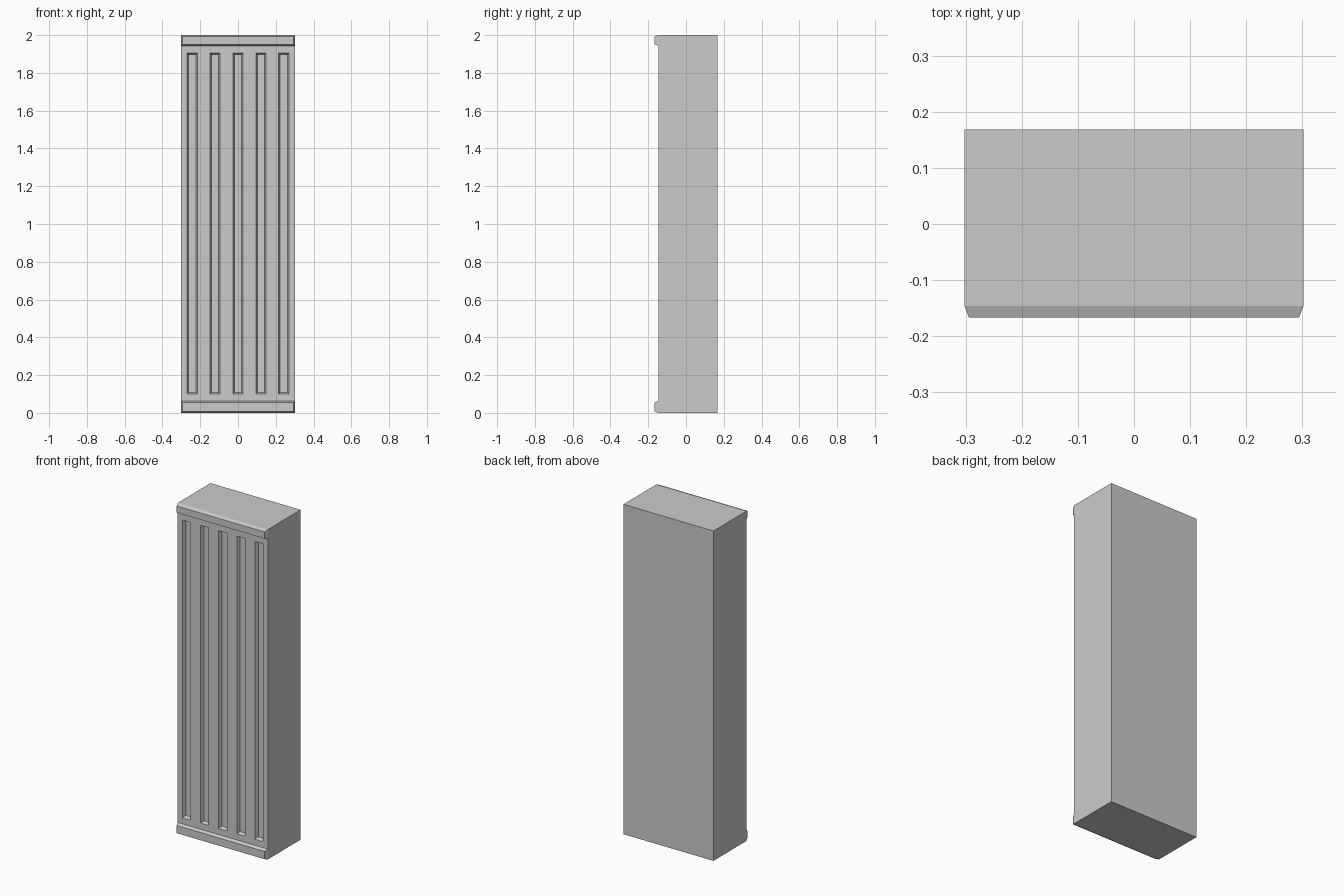
import bpy, bmesh
from mathutils import Vector

if "Cube" in bpy.data.objects:
    bpy.data.objects.remove(bpy.data.objects["Cube"])

HALF_W, FRONT, BACK, HEIGHT = 0.302, -0.146, 0.168, 2.0
TRIM_Z = (0.063, 1.943)        # inner edges of bottom and top trim bands
FLUTE_Z = (0.10, 1.905)        # flute ends
FLUTE_X = [i * 0.1215 for i in range(-2, 3)]
FLUTE_HALF = 0.0275
RELIEF, SLOPE = 0.021, 0.008   # raise/sink depth and sloped-wall width

# Main block
bm = bmesh.new()
bmesh.ops.create_cube(bm, size=1)
bmesh.ops.scale(bm, vec=(2 * HALF_W, BACK - FRONT, HEIGHT), verts=bm.verts)
bmesh.ops.translate(bm, vec=(0, (BACK + FRONT) / 2, HEIGHT / 2), verts=bm.verts)


def front_faces(low=0.0, high=HEIGHT):
    bm.normal_update()
    return [f for f in bm.faces if f.normal.y < -0.99
            and low < f.calc_center_median().z < high]


def cut(faces, point, normal):
    geom = set(faces)
    for f in faces:
        geom.update(f.edges)
        geom.update(f.verts)
    bmesh.ops.bisect_plane(bm, geom=list(geom), dist=1e-5,
                           plane_co=Vector(point), plane_no=Vector(normal))


# Divide the front into trim bands, border and flute panels
for z in TRIM_Z + FLUTE_Z:
    cut(front_faces(), (0, 0, z), (0, 0, 1))
for x in FLUTE_X:
    for side in (-1, 1):
        cut(front_faces(*FLUTE_Z), (x + side * FLUTE_HALF, 0, 0), (1, 0, 0))

# Raised bevelled trim bands
bands = front_faces(0, TRIM_Z[0]) + front_faces(TRIM_Z[1], HEIGHT)
# Sunken flutes with sloped walls
flutes = [f for f in front_faces(*FLUTE_Z)
          if any(abs(f.calc_center_median().x - x) < 0.01 for x in FLUTE_X)]
for faces, depth in ((bands, RELIEF), (flutes, -RELIEF)):
    bmesh.ops.inset_individual(bm, faces=faces, thickness=SLOPE, depth=depth,
                               use_even_offset=True)

bmesh.ops.recalc_face_normals(bm, faces=bm.faces)
mesh = bpy.data.meshes.new("fluted_pilaster")
bm.to_mesh(mesh)
bm.free()
obj = bpy.data.objects.new("fluted_pilaster", mesh)
bpy.context.collection.objects.link(obj)
